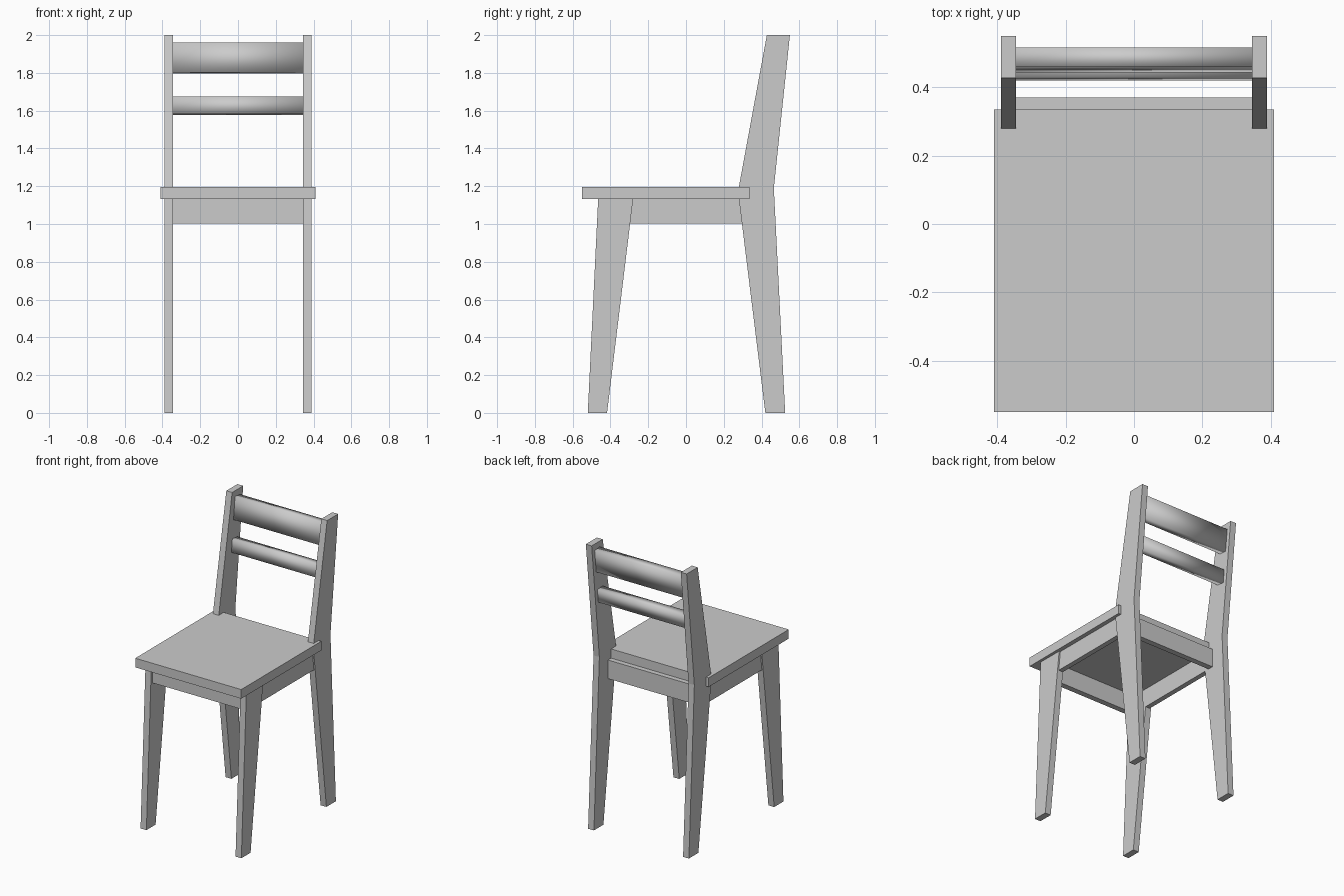
import bpy, bmesh

if "Cube" in bpy.data.objects:
    bpy.data.objects.remove(bpy.data.objects["Cube"])


def prism(name, profile, x0, x1, smooth=False):
    """Extrude a (y, z) side profile along x from x0 to x1."""
    bm = bmesh.new()
    face = bm.faces.new([bm.verts.new((x0, y, z)) for y, z in profile])
    ext = bmesh.ops.extrude_face_region(bm, geom=[face])
    moved = [v for v in ext["geom"] if isinstance(v, bmesh.types.BMVert)]
    bmesh.ops.translate(bm, verts=moved, vec=(x1 - x0, 0, 0))
    bmesh.ops.recalc_face_normals(bm, faces=bm.faces)
    for f in bm.faces:
        f.smooth = smooth
    mesh = bpy.data.meshes.new(name)
    bm.to_mesh(mesh)
    bm.free()
    obj = bpy.data.objects.new(name, mesh)
    bpy.context.collection.objects.link(obj)
    return obj


def rect(y0, y1, z0, z1):
    return [(y0, z0), (y1, z0), (y1, z1), (y0, z1)]


def mirrored(name, profile, x0, x1):
    prism(name + "_right", profile, x0, x1)
    prism(name + "_left", profile, -x1, -x0)


# Seat board
prism("seat", rect(-0.55, 0.335, 1.133, 1.197), -0.41, 0.41)

# Tapered front legs, and back legs that continue up as back posts
mirrored("front_leg", [(-0.52, 0), (-0.418, 0), (-0.28, 1.133), (-0.465, 1.133)],
         0.345, 0.39)
mirrored("back_leg", [(0.42, 0), (0.525, 0), (0.465, 1.19), (0.55, 2.0),
                      (0.428, 2.0), (0.28, 1.197), (0.28, 1.133)], 0.345, 0.39)

# Apron frame under the seat
mirrored("side_apron", rect(-0.32, 0.32, 1.003, 1.133), 0.345, 0.38)
prism("front_apron", rect(-0.45, -0.41, 1.003, 1.133), -0.345, 0.345)
prism("back_apron", rect(0.33, 0.37, 1.003, 1.133), -0.345, 0.345)

# Back slats, leaning with the posts
for name, y, z, height in (("upper_slat", 0.46, 1.96, 0.157),
                           ("lower_slat", 0.43, 1.675, 0.092)):
    uy, uz, t = 0.109, 0.994, 0.057
    front = [(y, z), (y - uy * height, z - uz * height)]
    back = [(a + t * uz, b - t * uy) for a, b in reversed(front)]
    prism(name, front + back, -0.345, 0.345, smooth=True)
